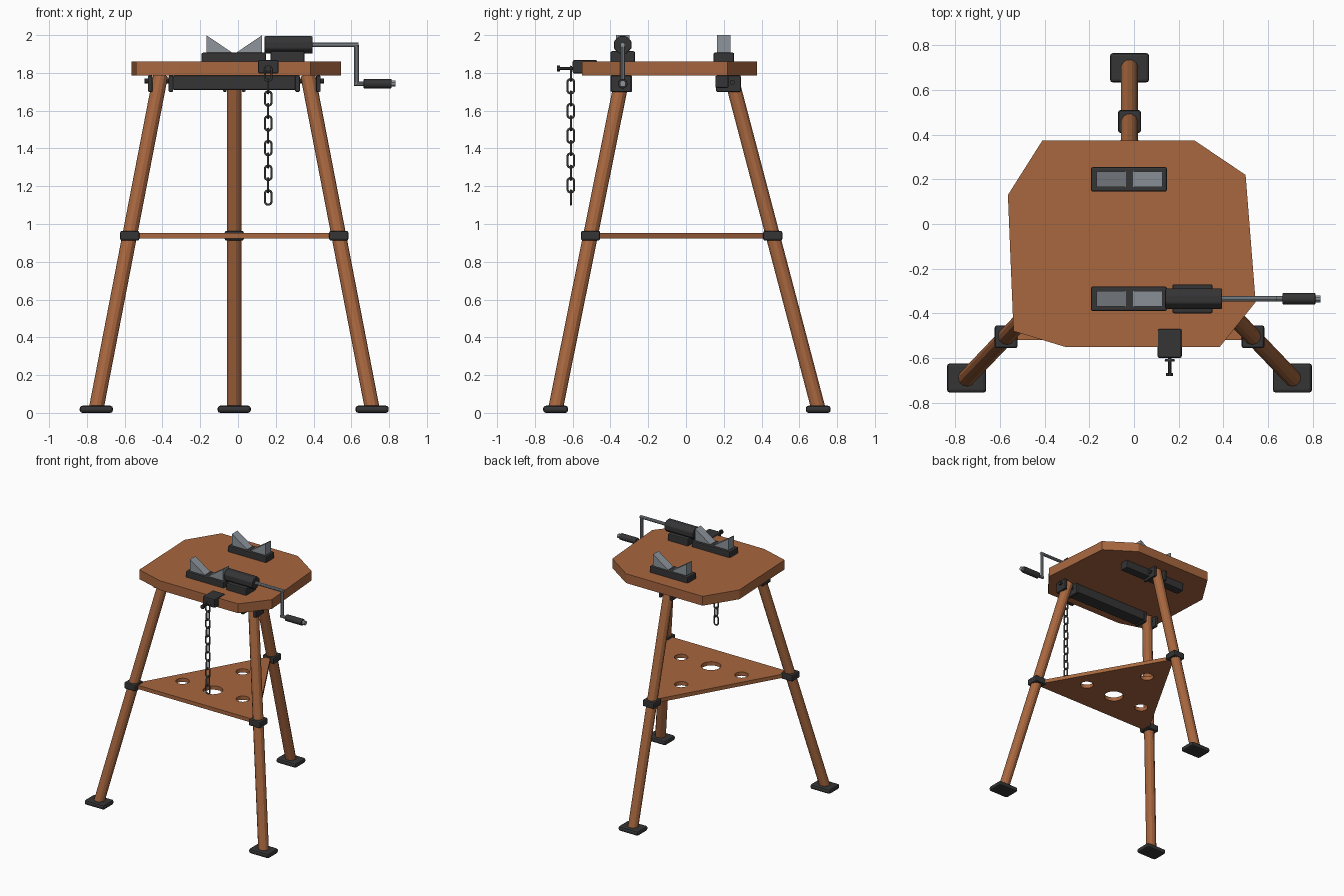
import bpy, bmesh
from math import pi
from mathutils import Vector, Matrix

if "Cube" in bpy.data.objects:
    bpy.data.objects.remove(bpy.data.objects["Cube"])


def material(name, rgb):
    m = bpy.data.materials.new(name)
    m.use_nodes = True
    m.diffuse_color = (*rgb, 1)
    b = m.node_tree.nodes["Principled BSDF"]
    b.inputs["Base Color"].default_value = (*rgb, 1)
    b.inputs["Roughness"].default_value = 0.6
    return m


wood = material("warm wood", (0.39, 0.135, 0.05))
black = material("black metal", (0.035, 0.035, 0.037))
steel = material("grey steel", (0.27, 0.30, 0.33))
iron = material("dark chain iron", (0.10, 0.105, 0.105))


def finish(name, bm, mat, bevel=0):
    bmesh.ops.recalc_face_normals(bm, faces=bm.faces)
    mesh = bpy.data.meshes.new(name)
    bm.to_mesh(mesh)
    bm.free()
    mesh.materials.append(mat)
    ob = bpy.data.objects.new(name, mesh)
    bpy.context.collection.objects.link(ob)
    if bevel:
        mod = ob.modifiers.new("bevel", "BEVEL")
        mod.width, mod.segments = bevel, 2
    return ob


def box(name, x, y, z, mat=black, bevel=0.008):
    """Box from (min, max) pairs."""
    bm = bmesh.new()
    bmesh.ops.create_cube(bm, size=1)
    for v in bm.verts:
        v.co = [(a + b) / 2 + c * (b - a) for (a, b), c in zip((x, y, z), v.co)]
    return finish(name, bm, mat, bevel)


def around(c, half):
    return (c - half, c + half)


def rod(name, p, q, r, mat, sides=10, bevel=0):
    p, q = Vector(p), Vector(q)
    d = q - p
    bm = bmesh.new()
    turn = d.to_track_quat("Z", "Y").to_matrix().to_4x4()
    bmesh.ops.create_cone(bm, cap_ends=True, segments=sides, radius1=r, radius2=r, depth=d.length,
                          matrix=Matrix.Translation((p + q) / 2) @ turn @ Matrix.Rotation(pi / sides, 4, "Z"))
    return finish(name, bm, mat, bevel)


def prism(name, pts, offset, mat):
    """Extrude a flat outline along an offset."""
    bm = bmesh.new()
    face = bm.faces.new([bm.verts.new(p) for p in pts])
    ext = bmesh.ops.extrude_face_region(bm, geom=[face])
    bmesh.ops.translate(bm, vec=offset, verts=[v for v in ext["geom"] if isinstance(v, bmesh.types.BMVert)])
    return finish(name, bm, mat)


MID = -0.02
AXIS_Y = -0.335

# Irregular tabletop
outline = [(-0.565, 0.13), (-0.54, -0.48), (-0.31, -0.55), (0.385, -0.55),
           (0.545, -0.35), (0.5, 0.22), (0.27, 0.375), (-0.41, 0.375)]
prism("tabletop", [(x, y, 1.785) for x, y in outline], (0, 0, 0.075), wood)

# Three splayed legs with feet and collars
legs = {"right_front": ((MID - 0.73, -0.69), (MID - 0.39, -0.335)),
        "left_front": ((MID + 0.73, -0.69), (MID + 0.39, -0.335)),
        "back": ((MID, 0.70), (MID, 0.237))}
corners = []
for side, (foot, top) in legs.items():
    rod(side + "_leg", (*foot, 0.025), (*top, 1.785), 0.039, wood, 12)
    box(side + "_foot", around(foot[0], 0.088), around(foot[1], 0.066), (0, 0.038), bevel=0.014)
    mid = Vector(foot).lerp(Vector(top), 0.52)
    box(side + "_collar", around(mid.x, 0.051), around(mid.y, 0.051), (0.912, 0.964), bevel=0.01)
    corners.append((mid.x, mid.y - 0.015, 0.922))

# Triangular shelf with four round holes
shelf = prism("shelf", corners, (0, 0, 0.03), wood)
for x, y, r in [(-0.03, -0.275, 0.073), (-0.30, -0.275, 0.05), (0.235, -0.275, 0.05), (-0.035, 0.11, 0.05)]:
    cutter = rod("hole_cutter", (x, y, 0.85), (x, y, 1.02), r, wood, 16)
    cutter.hide_render = True
    mod = shelf.modifiers.new("hole", "BOOLEAN")
    mod.operation, mod.solver, mod.object = "DIFFERENCE", "EXACT", cutter
    bpy.context.view_layer.objects.active = shelf
    bpy.ops.object.modifier_apply(modifier="hole")
    bpy.data.objects.remove(cutter)

# Leg brackets under the top
box("front_bar", around(-0.013, 0.335), (-0.395, -0.29), (1.71, 1.786))
box("back_bar", around(MID, 0.28), (0.155, 0.225), (1.72, 1.786))
for s, side in ((-1, "right"), (1, "left")):
    x = MID + s * 0.445
    box(side + "_front_cheek", around(x, 0.012), (-0.395, -0.29), (1.70, 1.786), bevel=0.005)
    box(side + "_inner_cheek", around(MID + s * 0.335, 0.012), (-0.4, -0.285), (1.70, 1.786), bevel=0.005)
    rod(side + "_front_bolt", (MID + s * 0.33, AXIS_Y, 1.757), (x + s * 0.03, AXIS_Y, 1.757), 0.014, black, 8)
    box(side + "_back_cheek", around(MID + s * 0.05, 0.01), (0.16, 0.29), (1.70, 1.786), bevel=0.005)
rod("back_bolt", (MID - 0.075, 0.245, 1.75), (MID + 0.075, 0.245, 1.75), 0.014, black, 8)

# Two cradles with facing wedge jaws
for side, y in (("front", AXIS_Y), ("back", 0.2)):
    box(side + "_cradle", around(MID - 0.003, 0.17), around(y, 0.055), (1.85, 1.907))
    for s, end in ((-1, "right"), (1, "left")):
        pts = [(MID + s * a, y - 0.035, z) for a, z in ((0.015, 1.9), (0.148, 1.9), (0.148, 2.0), (0.015, 1.91))]
        prism(f"{side}_{end}_jaw", pts, (0, 0.07, 0), steel)

# Gear housing and crank
box("housing_base", (0.172, 0.352), around(AXIS_Y, 0.065), (1.85, 1.915))
rod("gear_housing", (0.14, AXIS_Y, 1.948), (0.395, AXIS_Y, 1.948), 0.05, black, 8, 0.006)
elbow = (0.627, AXIS_Y, 1.948)
knee = (0.627, AXIS_Y, 1.743)
rod("crank_shaft", (0.39, AXIS_Y, 1.948), (0.639, AXIS_Y, 1.948), 0.0125, steel)
rod("crank_arm", elbow, knee, 0.0125, steel)
rod("handle_pin", (0.615, AXIS_Y, 1.743), (0.82, AXIS_Y, 1.743), 0.0125, steel)
rod("handle_grip", (0.665, AXIS_Y, 1.743), (0.813, AXIS_Y, 1.743), 0.026, black, 10, 0.004)
rod("handle_cap", (0.81, AXIS_Y, 1.743), (0.835, AXIS_Y, 1.743), 0.017, steel, 8)

# Edge clamp with thumb screw
CX = 0.16
box("clamp", around(CX, 0.054), (-0.60, -0.47), (1.797, 1.867))
rod("clamp_screw", (CX, -0.59, 1.824), (CX, -0.675, 1.824), 0.009, black, 8)
rod("screw_head", (CX, -0.667, 1.824), (CX, -0.682, 1.824), 0.017, black, 8)

# Hanging chain of alternating links
for i in range(11):
    bm = bmesh.new()
    ring = []
    for j in range(12):
        section = Matrix.Rotation(j * pi / 6 + pi / 12, 4, "Y")
        loop = []
        for k in range(6):
            v = section @ Matrix.Translation((0.018, 0, 0)) @ Matrix.Rotation(k * pi / 3, 4, "Z") @ Vector((0.006, 0, 0))
            v.z += 0.020 if v.z > 0 else -0.020
            loop.append(bm.verts.new(v))
        ring.append(loop)
    for j in range(12):
        a, b = ring[j], ring[(j + 1) % 12]
        for k in range(6):
            n = (k + 1) % 6
            bm.faces.new((a[k], a[n], b[n], b[k]))
    link = finish(f"chain_link_{i + 1}", bm, iron)
    link.location = (CX, -0.61, 1.795 - 0.0655 * i)
    link.rotation_euler.z = (i % 2) * pi / 2
